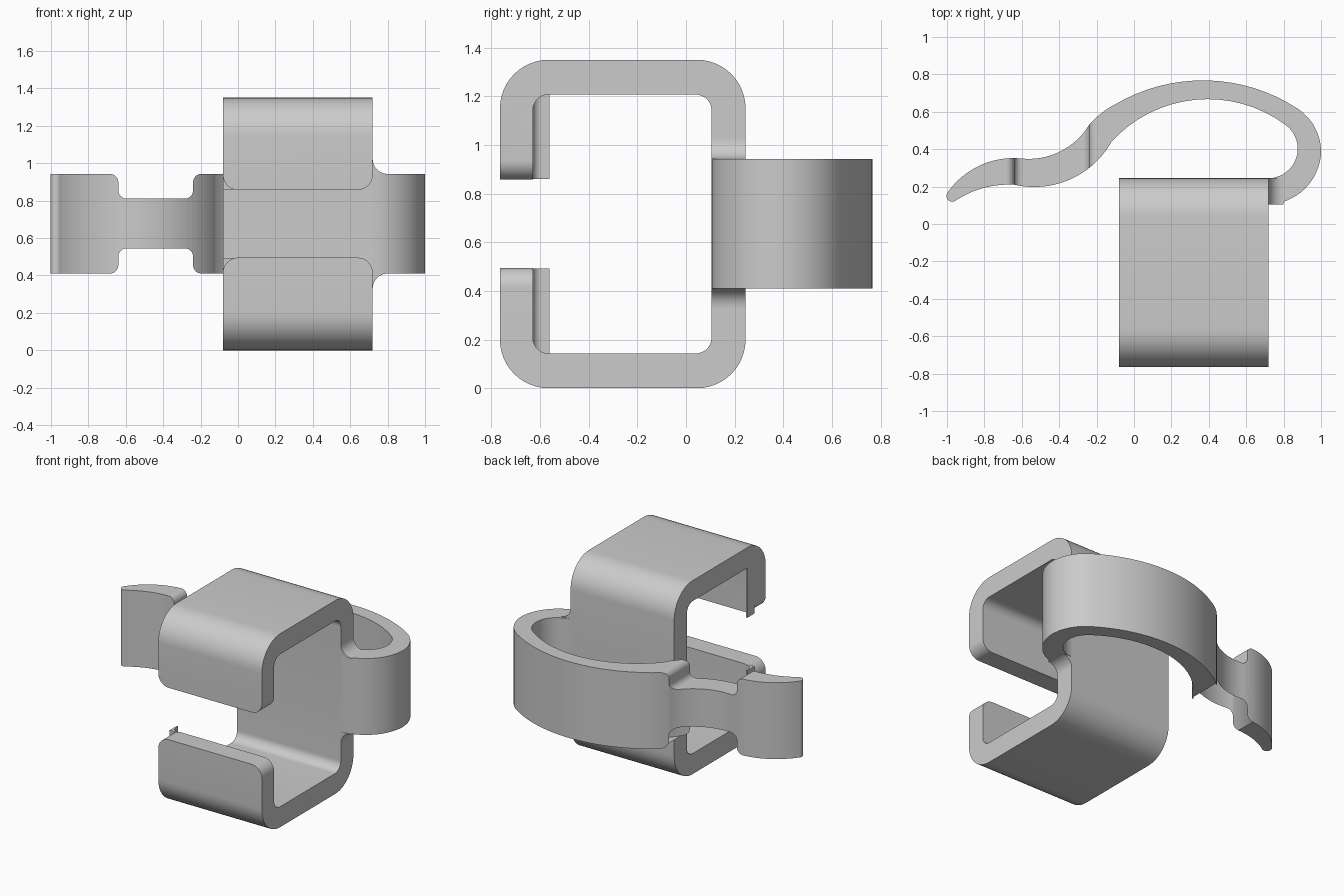
import bpy, bmesh, math
from mathutils import Vector

if "Cube" in bpy.data.objects:
    bpy.data.objects.remove(bpy.data.objects["Cube"], do_unlink=True)

grey = bpy.data.materials.new("plain grey")
grey.use_nodes = True
tint = (0.6, 0.6, 0.6, 1)
grey.diffuse_color = tint
grey.node_tree.nodes["Principled BSDF"].inputs["Base Color"].default_value = tint


def rounded(points, steps=12):
    """Polygon with (u, v, radius) corners turned into arcs."""
    out = []
    for i, (u, v, r) in enumerate(points):
        p = Vector((u, v))
        if r == 0:
            out.append(p)
            continue
        a = (Vector(points[i - 1][:2]) - p).normalized()
        b = (Vector(points[(i + 1) % len(points)][:2]) - p).normalized()
        c = p + (a + b) * r
        for k in range(steps + 1):
            t = k / steps * math.pi / 2
            out.append(c - b * r * math.cos(t) - a * r * math.sin(t))
    return out


def arc(a, m, b, steps=16):
    """Circular arc from a through m to b, without the last point."""
    a, m, b = Vector(a), Vector(m), Vector(b)
    p, q = m - a, b - a
    d = 2 * p.cross(q)
    c = a + Vector((q.y * p.dot(p) - p.y * q.dot(q), p.x * q.dot(q) - q.x * p.dot(p))) / d
    r = (a - c).length
    start = math.atan2(a.y - c.y, a.x - c.x)
    end = math.atan2(b.y - c.y, b.x - c.x)
    sweep = (end - start) % math.tau
    if d < 0:
        sweep -= math.tau
    return [c + r * Vector((math.cos(start + sweep * k / steps),
                            math.sin(start + sweep * k / steps))) for k in range(steps)]


def extrude(name, outline, axis, lo, hi):
    """Prism of a 2D outline along one axis."""
    place = {"x": lambda p, w: (w, p[0], p[1]),
             "y": lambda p, w: (p[0], w, p[1]),
             "z": lambda p, w: (p[0], p[1], w)}[axis]
    bm = bmesh.new()
    rings = [[bm.verts.new(place(p, w)) for p in outline] for w in (lo, hi)]
    n = len(outline)
    for ring in rings:
        bm.faces.new(ring)
    for i in range(n):
        j = (i + 1) % n
        bm.faces.new((rings[0][i], rings[0][j], rings[1][j], rings[1][i]))
    bmesh.ops.recalc_face_normals(bm, faces=bm.faces)
    mesh = bpy.data.meshes.new(name)
    bm.to_mesh(mesh)
    bm.free()
    mesh.materials.append(grey)
    ob = bpy.data.objects.new(name, mesh)
    bpy.context.collection.objects.link(ob)
    return ob


def spandrel(x, z, sx, sz, r, extra=0.0, steps=12):
    """Corner piece left outside a quarter circle; (sx, sz) points inward."""
    out = [(x + sx * r * (1 - math.sin(t)), z + sz * r * (1 - math.cos(t)))
           for t in (k / steps * math.pi / 2 for k in range(steps + 1))]
    if extra:
        return ([(x + sx * r, z - sz * extra)] + out
                + [(x - sx * extra, z + sz * r), (x - sx * extra, z - sz * extra)])
    return out + [(x, z)]


def cut(ob, cutter):
    cutter.hide_render = True
    mod = ob.modifiers.new("cut", "BOOLEAN")
    mod.operation, mod.solver, mod.object = "DIFFERENCE", "EXACT", cutter
    bpy.context.view_layer.objects.active = ob
    bpy.ops.object.modifier_apply(modifier=mod.name)
    bpy.data.objects.remove(cutter, do_unlink=True)


LEFT, RIGHT = 0.72, -0.08
FRONT, BACK, TOP = -0.765, 0.245, 1.35
IN_FRONT, IN_BACK, WALL = -0.63, 0.105, 0.143
LIP_LOW, LIP_HIGH = 0.495, 0.857
ARM_LOW, ARM_HIGH = 0.41, 0.943
parts = []

# C-shaped bracket
bracket = extrude("bracket", rounded([
    (FRONT, LIP_HIGH, 0), (FRONT, TOP, 0.2), (BACK, TOP, 0.2), (BACK, 0, 0.2),
    (FRONT, 0, 0.2), (FRONT, LIP_LOW, 0), (IN_FRONT, LIP_LOW, 0),
    (IN_FRONT, WALL, 0.065), (IN_BACK, WALL, 0.065),
    (IN_BACK, TOP - WALL, 0.065), (IN_FRONT, TOP - WALL, 0.065),
    (IN_FRONT, LIP_HIGH, 0)]), "x", RIGHT, LEFT)
parts.append(bracket)

# Rounded corners on both lips
for x, sx in ((RIGHT, 1), (LEFT, -1)):
    for z, sz in ((LIP_LOW, -1), (LIP_HIGH, 1)):
        cut(bracket, extrude("lip_cutter", spandrel(x, z, sx, sz, 0.08, 0.02),
                             "y", FRONT - 0.05, IN_FRONT + 0.05))

# Thin ribs behind the lips, flared into the lip wall
rib = [(RIGHT, IN_FRONT - 0.01), (RIGHT, -0.562), (RIGHT + 0.012, -0.562)]
rib += [(RIGHT + 0.012 + 0.04 * (1 - math.cos(t)), IN_FRONT + 0.04 * (1 - math.sin(t)))
        for t in (k * math.pi / 12 for k in range(7))]
rib.append((RIGHT + 0.052, IN_FRONT - 0.01))
parts.append(extrude("lower_lip_rib", rib, "z", WALL - 0.01, LIP_LOW - 0.003))
parts.append(extrude("upper_lip_rib", rib, "z", LIP_HIGH + 0.003, TOP - WALL + 0.01))

# Curved spring arm: outer edge to the tip, then inner edge back
chain = [(0.72, 0.105), (0.92, 0.195), (1.0, 0.38), (0.97, 0.51), (0.87, 0.62),
         (0.37, 0.768), (-0.1, 0.64), (-0.175, 0.592), (-0.24, 0.53),
         (-0.4, 0.385), (-0.6, 0.35), (-0.83, 0.31), (-0.995, 0.17),
         (-0.99, 0.125), (-0.95, 0.128), (-0.82, 0.188), (-0.64, 0.21),
         (-0.4, 0.217), (-0.2, 0.335), (-0.16, 0.38), (-0.12, 0.44),
         (0.37, 0.667), (0.81, 0.53), (0.872, 0.37), (0.72, BACK)]
outline = []
for i in range(0, len(chain) - 2, 2):
    outline += arc(*chain[i:i + 3])
outline.append(chain[-1])
arm = extrude("spring_arm", outline, "z", ARM_LOW, ARM_HIGH)
parts.append(arm)

# Notches that narrow the arm into a neck
for edge, neck, s in ((ARM_HIGH, 0.81, 1), (ARM_LOW, 0.545, -1)):
    notch = rounded([(-0.7, edge + s * 0.1, 0), (-0.7, edge, 0), (-0.64, edge, 0.045),
                     (-0.64, neck, 0.045), (-0.24, neck, 0.045), (-0.24, edge, 0.045),
                     (-0.18, edge, 0), (-0.18, edge + s * 0.1, 0)])
    cut(arm, extrude("notch_cutter", notch, "y", 0, 0.8))

# Fillets where the arm joins the bracket
for name, z, s in (("upper_arm_fillet", ARM_HIGH, 1), ("lower_arm_fillet", ARM_LOW, -1)):
    parts.append(extrude(name, spandrel(LEFT, z, 1, s, 0.08), "y", IN_BACK, BACK))

# Smooth the rounded faces and keep the edges sharp
bpy.ops.object.select_all(action="DESELECT")
for ob in parts:
    ob.select_set(True)
bpy.context.view_layer.objects.active = bracket
bpy.ops.object.shade_smooth_by_angle(angle=math.radians(30))
